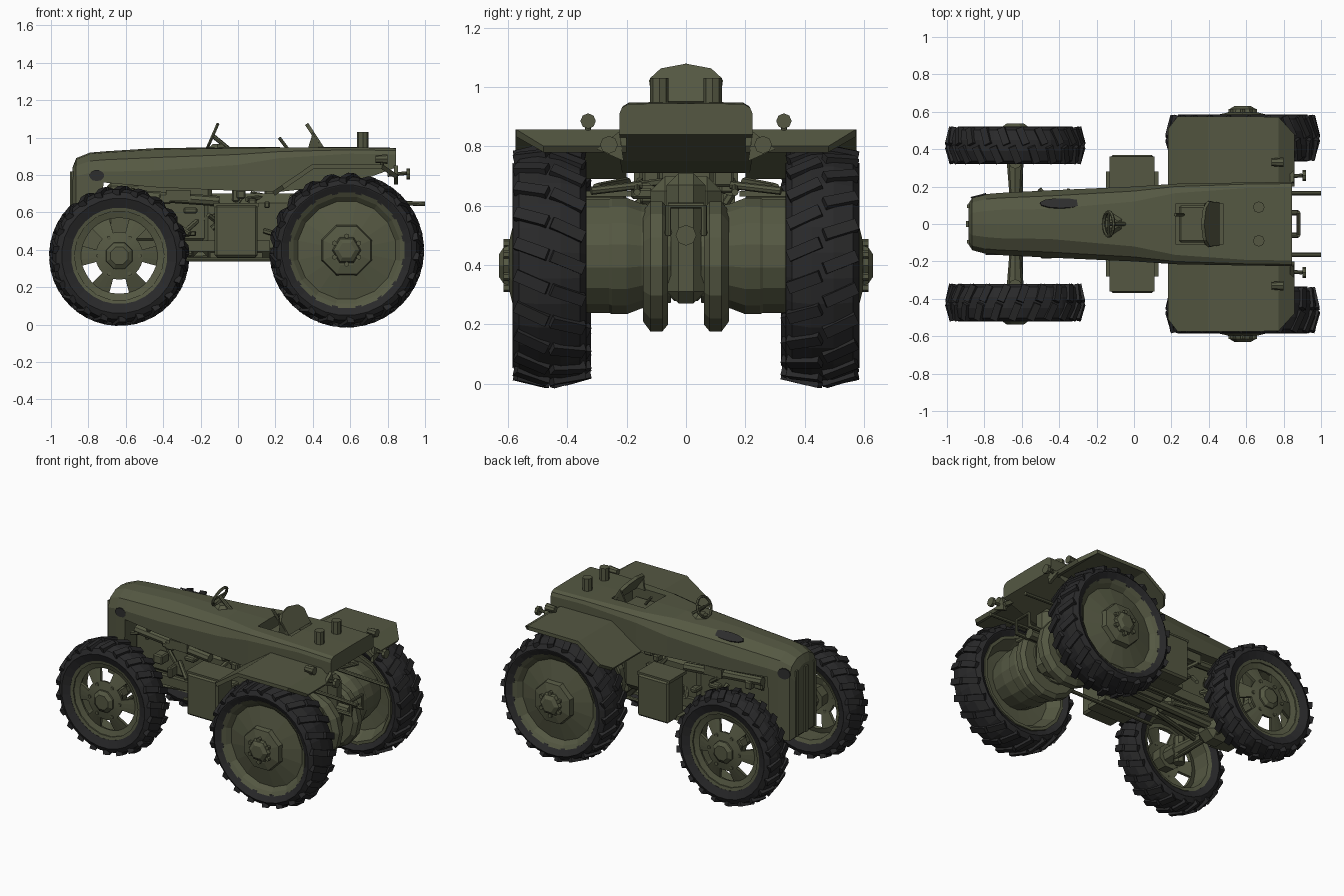
import bpy, bmesh, math, random
from mathutils import Vector, Matrix

if "Cube" in bpy.data.objects:
    bpy.data.objects.remove(bpy.data.objects["Cube"])
random.seed(4)


def material(name, rgb):
    m = bpy.data.materials.new(name)
    m.use_nodes = True
    m.diffuse_color = (*rgb, 1)
    bsdf = next(n for n in m.node_tree.nodes if n.type == 'BSDF_PRINCIPLED')
    bsdf.inputs["Base Color"].default_value = (*rgb, 1)
    return m


OLIVE = material("olive paint", (0.09, 0.097, 0.055))
RUBBER = material("black rubber", (0.022, 0.022, 0.023))
DARK = material("dark vent", (0.026, 0.026, 0.026))


def finish(name, bm, mat=OLIVE):
    bmesh.ops.recalc_face_normals(bm, faces=bm.faces)
    me = bpy.data.meshes.new(name)
    bm.to_mesh(me)
    bm.free()
    me.materials.append(mat)
    ob = bpy.data.objects.new(name, me)
    bpy.context.collection.objects.link(ob)
    return ob


def box(name, center, size, mat=OLIVE, bevel=0):
    bm = bmesh.new()
    bmesh.ops.create_cube(bm, size=1, matrix=Matrix.Translation(center) @ Matrix.Diagonal((*size, 1)))
    if bevel:
        bmesh.ops.bevel(bm, geom=bm.edges[:], offset=bevel, segments=1, affect='EDGES')
    return finish(name, bm, mat)


def rod(name, p, q, r, r2=None, seg=8, mat=OLIVE):
    p, q = Vector(p), Vector(q)
    d = q - p
    bm = bmesh.new()
    bmesh.ops.create_cone(bm, cap_ends=True, segments=seg, radius1=r, radius2=r if r2 is None else r2,
                          depth=d.length, matrix=Matrix.Translation((p + q) / 2)
                          @ d.to_track_quat('Z', 'Y').to_matrix().to_4x4())
    return finish(name, bm, mat)


def vent(name, at, rotation, r, squash):
    """Thin dark oval plate."""
    ob = rod(name, (0, 0, -.004), (0, 0, .004), r, seg=11, mat=DARK)
    ob.matrix_world = Matrix.Translation(at) @ rotation @ Matrix.Diagonal((1, squash, 1, 1))


def lathe(name, profile, x, z, side, seg, mat=OLIVE, closed=True, skip=None):
    """Spin (radius, y) points about a wheel axle."""
    bm = bmesh.new()
    rings = []
    for i in range(seg):
        a = 2 * math.pi * (i + 0.5) / seg
        rings.append([bm.verts.new((x + r * math.sin(a), side * y, z + r * math.cos(a))) for r, y in profile])
    n = len(profile)
    for i in range(seg):
        a, b = rings[i], rings[(i + 1) % seg]
        for j in range(n if closed else n - 1):
            if not (skip and skip(i, j)):
                k = (j + 1) % n
                bm.faces.new((a[j], a[k], b[k], b[j]))
    bmesh.ops.remove_doubles(bm, verts=bm.verts, dist=1e-5)
    return finish(name, bm, mat)


def plate(name, pts, thick):
    """Flat outline thickened with solidify."""
    bm = bmesh.new()
    bm.faces.new([bm.verts.new(p) for p in pts])
    mod = finish(name, bm).modifiers.new("thickness", 'SOLIDIFY')
    mod.thickness, mod.offset = thick, 0


def tyre(name, x, z, side, R, ri, yc, hw, lugs):
    half = [(ri, .8), ((ri + R) / 2, 1), (R - .05, .99), (R - .018, .82), (R, .3)]
    prof = [(r, yc - k * hw) for r, k in half] + [(r, yc + k * hw) for r, k in reversed(half)]
    lathe(name, prof, x, z, side, 28, RUBBER)
    # low slanted tread bars, staggered on the two halves
    bm = bmesh.new()
    for i in range(lugs):
        for h in (-1, 1):
            a = 2 * math.pi * (i + (h > 0) * .4) / lugs
            m = (Matrix.Translation((x, side * yc, z)) @ Matrix.Rotation(a, 4, 'Y')
                 @ Matrix.Translation((0, h * hw * .48, R - .009)) @ Matrix.Rotation(side * .38, 4, 'Z')
                 @ Matrix.Rotation(-h * .22, 4, 'X') @ Matrix.Diagonal((.04, hw * .95, .03, 1)))
            bmesh.ops.create_cube(bm, size=1, matrix=m)
    finish(name + "_tread", bm, RUBBER)


# Hood, nose and rear deck as one loft: x, half width, top, bottom, shoulder
sections = [(-.885, .11, .84, .38, .07), (-.865, .14, .89, .36, .08), (-.79, .16, .92, .36, .09),
            (-.73, .165, .925, .36, .09), (-.72, .166, .926, .76, .09), (-.45, .18, .943, .735, .1),
            (0, .2, .95, .715, .08), (.22, .215, .95, .71, .05), (.6, .222, .95, .75, .03),
            (.845, .225, .945, .84, .03)]
bm = bmesh.new()
prev = None
for x, w, t, b, c in sections:
    half = [(w, b), (w, t - c * 1.2), (w - c * .3, t - c * .5), (w - c, t - c * .08)]
    ring = [bm.verts.new((x, y, z)) for y, z in half + [(0, t)] + [(-y, z) for y, z in reversed(half)]]
    if prev:
        for j in range(len(ring)):
            k = (j + 1) % len(ring)
            bm.faces.new((prev[j], prev[k], ring[k], ring[j]))
    else:
        bm.faces.new(ring)
    prev = ring
bm.faces.new(prev)
body = finish("hood_and_deck", bm)

# Seat well cut into the deck
cutter = box("seat_well_cutter", (.35, 0, .93), (.25, .22, .16))
mod = body.modifiers.new("seat well", 'BOOLEAN')
mod.object, mod.operation, mod.solver = cutter, 'DIFFERENCE', 'EXACT'
bpy.context.view_layer.objects.active = body
bpy.ops.object.modifier_apply(modifier=mod.name)
bpy.data.objects.remove(cutter)

# Nose trim and vents
box("nose_ridge", (-.889, 0, .6), (.016, .03, .44))
for s in (1, -1):
    box("nose_frame", (-.886, s * .095, .6), (.012, .02, .44))
upright = Matrix.Rotation(math.pi / 2, 4, 'X')
vent("right_vent", (-.755, -.163, .797), upright, .04, .75)
vent("left_vent", (-.832, .151, .806), Matrix.Rotation(.25, 4, 'Z') @ upright, .042, .85)
vent("hood_vent", (-.39, .11, .923), Matrix.Rotation(-.55, 4, 'X'), .115, .27)

# Seat and steering wheel
box("seat_cushion", (.34, 0, .875), (.2, .2, .04), bevel=.012)
back = [(.115, 0), (.12, .08), (.085, .112), (0, .128)]
outline = back + [(-y, h) for y, h in reversed(back[:3])]
plate("seat_back", [(.45 - h * .65, y, .945 + h) for y, h in outline], .02)
for s in (1, -1):
    plate("seat_wing", [(.45, s * .108, .945), (.40, s * .119, 1.025), (.375, s * .1, .945)], .012)
rod("hand_lever", (.265, .05, .94), (.22, .05, 1.0), .009)
bpy.ops.mesh.primitive_torus_add(location=(-.135, 0, 1.01), rotation=(0, -1.16, 0), major_radius=.066,
                                 minor_radius=.009, major_segments=14, minor_segments=6)
wheel = bpy.context.object
wheel.name = "steering_wheel"
wheel.data.materials.append(OLIVE)
rod("steering_column", (-.135, 0, 1.01), (-.05, 0, .94), .012)
rod("steering_spoke", (-.135, -.062, 1.01), (-.135, .062, 1.01), .007)
rod("column_fairing", (-.11, 0, .94), (-.11, 0, .965), .06, .03, seg=6)

# Engine, gearbox and underside
box("engine_block", (-.42, 0, .6), (.56, .2, .32), bevel=.02)
box("engine_sump", (-.42, 0, .42), (.42, .14, .12), bevel=.03)
box("gearbox", (.1, 0, .53), (.62, .24, .34), bevel=.05)
box("rear_housing", (.58, 0, .49), (.34, .13, .44), bevel=.04)
rod("drive_shaft", (-.6, .03, .36), (.4, .03, .38), .028)
for s in (1, -1):
    box("frame_rail", (-.28, s * .13, .42), (.9, .03, .06))
    box("side_panel", (-.32, s * .165, .69), (.13, .02, .06))
    rod("exhaust_pipe", (-.66, s * .13, .7), (-.1, s * .15, .66), .028)
    rod("brake_rod", (-.28, s * .17, .35), (.42, s * .17, .35), .012)
    rod("lift_link", (.28, s * .2, .68), (.62, s * .3, .66), .016)
    # side boxes
    box("side_tank", (-.01, s * .285, .5), (.23, .17, .28), bevel=.012)
    box("tank_lid", (-.01, s * .27, .64), (.24, .18, .02))
    rod("tank_cap", (-.07, s * .32, .64), (-.07, s * .32, .65), .025)
    box("tank_step", (-.01, s * .2, .37), (.28, .16, .03))
    # assorted engine fittings
    for i in range(24):
        c = Vector((random.uniform(-.68, .18), s * random.uniform(.11, .15), random.uniform(.48, .72)))
        if i % 2:
            box("engine_fitting", c, [random.uniform(.03, .08) for _ in "xyz"], bevel=.008)
        else:
            d = Vector([random.uniform(-.05, .05) for _ in "xyz"])
            rod("engine_pipe", c - d, c + d + Vector((.02, 0, 0)), .014, seg=6)

# Front axle
FX, FZ, RX, RZ = -.635, .368, .581, .398
box("front_differential", (FX, 0, FZ), (.18, .18, .18), bevel=.05)
box("axle_mount", (FX, 0, .46), (.14, .2, .1))
rod("track_rod", (FX + .03, -.33, FZ - .06), (FX + .03, .33, FZ - .06), .012)
for s in (1, -1):
    rod("front_axle", (FX, s * .06, FZ), (FX, s * .33, FZ), .024, .045)
    rod("front_kingpin", (FX, s * .33, FZ - .09), (FX, s * .33, FZ + .09), .035)
    rod("front_strut", (FX + .02, s * .16, FZ), (-.25, s * .08, .38), .016)
    rod("front_stub", (FX, s * .33, FZ), (FX, s * .48, FZ), .055)

# Front wheels with six windows in each disc
for s in (1, -1):
    tyre("front_tyre", FX, FZ, s, .358, .258, .42, .1, 22)
    lathe("front_rim", [(.265, .335), (.265, .5), (.24, .495), (.24, .345)], FX, FZ, s, 18)
    disc = lathe("front_wheel_disc", [(.0, .5), (.075, .5), (.125, .49), (.205, .465), (.25, .48)], FX, FZ, s, 36,
                 closed=False, skip=lambda i, j: j == 2 and i % 6 in (4, 5, 0))
    mod = disc.modifiers.new("thickness", 'SOLIDIFY')
    mod.thickness, mod.offset = .02, 0
    lathe("front_hub", [(0, .42), (.085, .42), (.075, .52), (.05, .537), (0, .537)], FX, FZ, s, 8)
    for i in range(6):
        a = math.tau * (i + .5) / 6
        bx, bz = FX + .11 * math.sin(a), FZ + .11 * math.cos(a)
        rod("front_bolt", (bx, s * .48, bz), (bx, s * .51, bz), .012, seg=6)

# Rear wheels, axle drums and brake housings
for s in (1, -1):
    tyre("rear_tyre", RX, RZ, s, .394, .305, .46, .125, 22)
    lathe("rear_rim", [(.315, .345), (.315, .565), (.29, .55), (.265, .525), (.13, .555), (0, .555),
                       (0, .45), (.25, .43), (.295, .345)], RX, RZ, s, 16)
    lathe("rear_hub_plate", [(0, .52), (.152, .52), (.138, .585), (.085, .597), (0, .597)], RX, RZ, s, 8)
    lathe("rear_hub_cap", [(0, .58), (.085, .58), (.07, .615), (.045, .63), (0, .63)], RX, RZ, s, 6)
    for i in range(6):
        a = math.tau * i / 6
        bx, bz = RX + .075 * math.sin(a), RZ + .075 * math.cos(a)
        rod("rear_bolt", (bx, s * .58, bz), (bx, s * .615, bz), .014, seg=6)
    lathe("rear_axle_drum", [(0, .05), (.16, .05), (.18, .15), (.2, .2), (.2, .25), (.195, .26), (.195, .33),
                             (.17, .45), (0, .45)], RX, .43, s, 16)
    lathe("rear_brake_housing", [(0, .06), (.2, .06), (.225, .08), (.225, .12), (.19, .145), (0, .145)],
          RX + .03, .395, s, 14)

    # Fenders: x, z, outer y
    bm = bmesh.new()
    rows = [[bm.verts.new((x, s * .2, z)), bm.verts.new((x, s * y, z))] for x, z, y in
            [(.19, .7, .51), (.24, .735, .575), (.4, .845, .575), (.77, .845, .573), (.85, .79, .48)]]
    for a, b in zip(rows, rows[1:]):
        bm.faces.new((a[0], a[1], b[1], b[0]))
    mod = finish("fender", bm).modifiers.new("thickness", 'SOLIDIFY')
    mod.thickness, mod.offset = .025, 0
    plate("fender_brace", [(.845, s * .225, .85), (.845, s * .3, .79), (.845, s * .21, .75)], .02)

    # Deck fittings and lamps
    rod("filler_neck", (.667, s * .09, .94), (.667, s * .09, 1.03), .031)
    rod("fender_lamp_stem", (.77, s * .33, .85), (.77, s * .33, .89), .01)
    rod("fender_lamp", (.735, s * .33, .885), (.8, s * .33, .885), .02, .026)
    rod("tail_lamp_stalk", (.8, s * .25, .8), (.9, s * .26, .81), .01)
    rod("tail_lamp", (.9, s * .26, .805), (.92, s * .26, .805), .03)

    # Rear linkage
    rod("hitch_bar", (.62, s * .165, .66), (1.0, s * .165, .645), .012)
    rod("rear_link", (.62, s * .15, .67), (.66, s * .32, .65), .014)
    rod("drawbar_post", (.88, s * .06, .5), (.88, s * .06, .6), .01)
    rod("drawbar_arm", (.7, s * .06, .51), (.88, s * .06, .51), .014)
rod("drawbar_top", (.88, -.06, .6), (.88, .06, .6), .01)
rod("power_shaft", (.72, 0, .5), (.83, 0, .5), .035)
